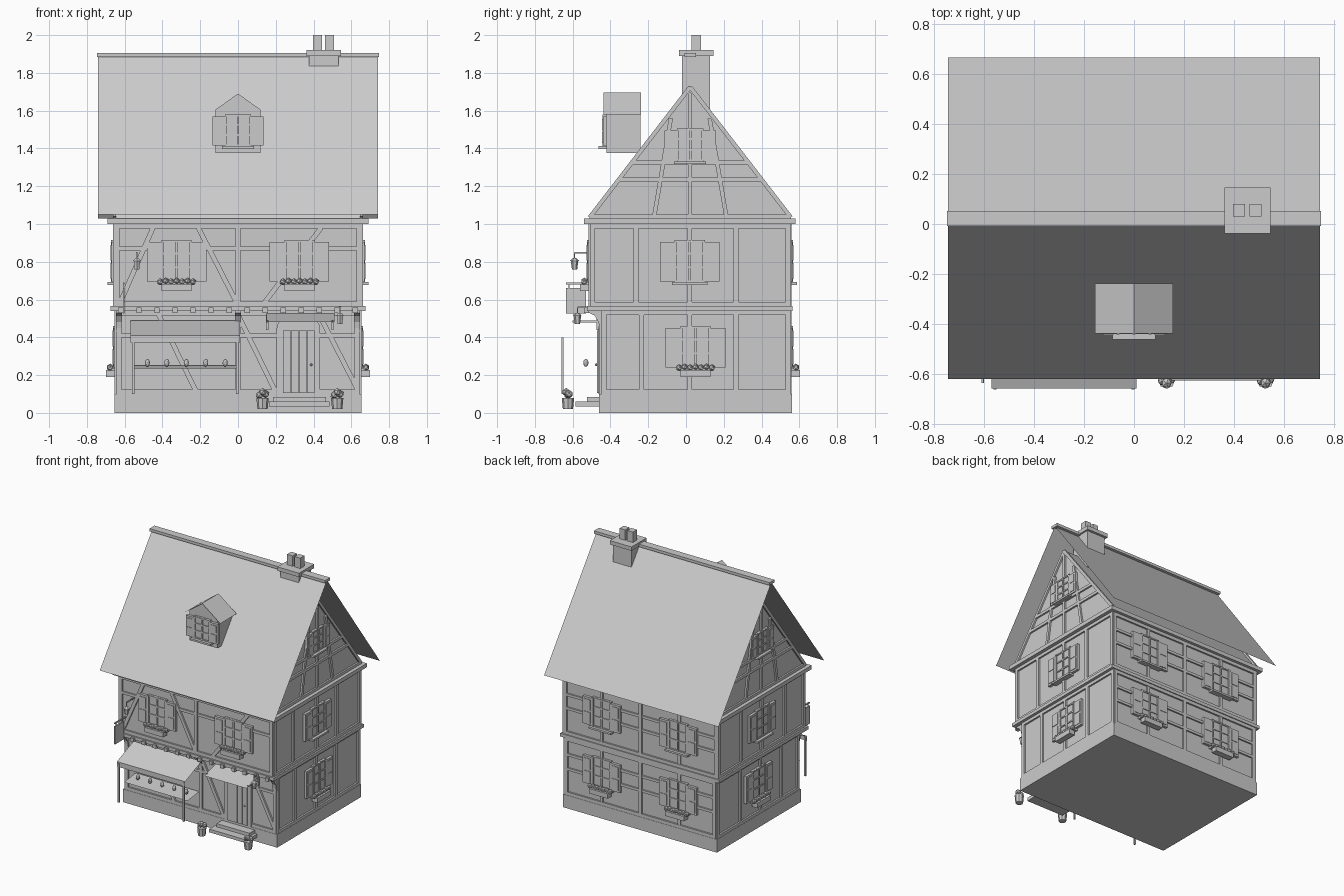
import bpy, bmesh, math
from mathutils import Matrix, Vector

T = Matrix.Translation
parts = {}
I4 = Matrix.Identity(4)


def bm_of(name):
    return parts.setdefault(name, bmesh.new())


def box(name, lo, hi, M=I4):
    lo, hi = Vector(lo), Vector(hi)
    S = Matrix.Diagonal((*(hi - lo), 1))
    bmesh.ops.create_cube(bm_of(name), size=1, matrix=M @ T((lo + hi) / 2) @ S)


def timber(name, p, q, M, w=0.026, d=0.013):
    """Beam lying on a wall face between two (u, z) points."""
    a, b = Vector((p[0], 0, p[1])), Vector((q[0], 0, q[1]))
    ang = math.atan2(b.z - a.z, b.x - a.x)
    R = M @ T((a + b) / 2) @ Matrix.Rotation(-ang, 4, 'Y')
    n = (b - a).length / 2
    box(name, (-n, -d, -w / 2), (n, 0.005, w / 2), R)


def sheet(name, pts):
    bm = bm_of(name)
    bm.faces.new([bm.verts.new(p) for p in pts])


def prism(name, profile, depth, M=I4):
    """Extrude a local (x, z) outline along local y from 0 to depth."""
    bm = bm_of(name)
    a = [bm.verts.new(M @ Vector((x, 0, z))) for x, z in profile]
    b = [bm.verts.new(M @ Vector((x, depth, z))) for x, z in profile]
    fs = [bm.faces.new(a), bm.faces.new(b)]
    for i in range(len(a)):
        j = (i + 1) % len(a)
        fs.append(bm.faces.new((a[i], a[j], b[j], b[i])))
    bmesh.ops.recalc_face_normals(bm, faces=fs)


def ball(name, c, r, M=I4, sub=1):
    bmesh.ops.create_icosphere(bm_of(name), subdivisions=sub, radius=r, matrix=M @ T(c))


def tube(name, c, r1, r2, h, n=8):
    bmesh.ops.create_cone(bm_of(name), cap_ends=True, segments=n, radius1=r1, radius2=r2,
                          depth=h, matrix=T((c[0], c[1], c[2] + h / 2)))


def face(deg, x, y):
    return T((x, y, 0)) @ Matrix.Rotation(math.radians(deg), 4, 'Z')


def window(M, u, z, w=0.08, h=0.225, s=0.078, flowers=False):
    W = M @ T((u, 0, z))
    box("window_glass", (-w, -0.014, 0), (w, 0, h), W)
    for x in (-w + 0.006, 0, w - 0.006):                       # uprights
        box("window_frames", (x - 0.006, -0.022, 0), (x + 0.006, 0, h), W)
    for t in (0.006, h * 0.36, h * 0.68, h - 0.006):           # cross bars
        box("window_frames", (-w, -0.02, t - 0.005), (w, 0, t + 0.005), W)
    for k in (-1, 1):                                          # open shutters
        a, b = sorted((k * w, k * (w + s)))
        box("shutters", (a, -0.02, 0.005), (b, 0, h - 0.01), W)
        for t in (0.02, h / 2 + 0.005):
            box("shutters", (a + 0.012, -0.024, t), (b - 0.012, 0, t + h / 2 - 0.03), W)
    box("window_sills", (-w - 0.015, -0.042, -0.012), (w + 0.015, 0, 0.002), W)
    if flowers:
        box("flower_boxes", (-w, -0.058, -0.045), (w, -0.012, -0.008), W)
        for i in range(7):
            ball("flowers", ((i - 3) * 0.029, -0.037, 0.004 + 0.004 * (i % 2)), 0.018, W)


# stone base, walls, floor and eave beams
box("stone_base", (-0.655, -0.46, 0), (0.655, 0.56, 0.1))
box("ground_floor_walls", (-0.64, -0.445, 0.1), (0.64, 0.545, 0.545))
box("upper_floor_walls", (-0.65, -0.502, 0.56), (0.65, 0.545, 1.01))
box("floor_beam", (-0.675, -0.525, 0.54), (0.675, 0.565, 0.565))
box("eave_beam", (-0.69, -0.54, 1.0), (0.69, 0.58, 1.03))
prism("gable_walls", [(-0.51, 1.03), (0.555, 1.03), (0.022, 1.73)], 1.3, face(90, 0.65, 0))

ground = {"front": face(0, 0, -0.445), "back": face(180, 0, 0.545),
          "right": face(90, 0.64, 0), "left": face(-90, -0.64, 0)}
upper = {"front": face(0, 0, -0.502), "back": face(180, 0, 0.545),
         "right": face(90, 0.65, 0), "left": face(-90, -0.65, 0)}

# timber framing of long walls
for side in ("front", "back"):
    for faces, e, lo, hi in ((ground, 0.63, 0.1, 0.54), (upper, 0.64, 0.565, 1.0)):
        M = faces[side]
        for x in (-e, 0, e):
            timber("timber_frame", (x, lo), (x, hi), M)
        for z in (lo + 0.012, hi - 0.012):
            timber("timber_frame", (-e, z), (e, z), M)
        timber("timber_frame", (-e, hi - 0.13), (e, hi - 0.13), M, 0.02, 0.011)
        if side == "back":
            timber("timber_frame", (-e, lo + 0.2), (e, lo + 0.2), M, 0.02, 0.011)
            for x in (-0.33, 0.33):
                timber("timber_frame", (x, lo), (x, hi), M, 0.022, 0.011)
for p, q in (((-0.45, 0.98), (-0.63, 0.57)), ((-0.21, 0.98), (0, 0.57)), ((0.44, 0.98), (0.13, 0.57))):
    timber("front_braces", p, q, upper["front"])
for p, q in (((-0.42, 0.52), (-0.22, 0.11)), ((0, 0.52), (0.2, 0.11)), ((0.44, 0.5), (0.63, 0.13))):
    timber("front_braces", p, q, ground["front"])

# timber framing of side walls and gables, mirrored left and right
for side, k in (("right", 1), ("left", -1)):
    M = ground[side]
    for y in (-0.435, -0.235, 0.02, 0.265, 0.54):
        timber("timber_frame", (k * y, 0.1), (k * y, 0.54), M)
    for z in (0.11, 0.53):
        timber("timber_frame", (-k * 0.445, z), (k * 0.545, z), M)
    window(M, k * 0.05, 0.235, flowers=True)
    M = upper[side]
    for y in (-0.495, -0.265, 0.02, 0.265, 0.54):
        timber("timber_frame", (k * y, 0.565), (k * y, 1.0), M)
    for z in (0.575, 0.99):
        timber("timber_frame", (-k * 0.5, z), (k * 0.545, z), M)
    window(M, k * 0.02, 0.69)
    for p, q in (((-0.51, 1.035), (0.022, 1.725)), ((0.555, 1.035), (0.022, 1.725)),
                 ((-0.51, 1.04), (0.555, 1.04)), ((-0.35, 1.235), (0.395, 1.235)),
                 ((-0.28, 1.325), (0.325, 1.325)), ((0.022, 1.03), (0.022, 1.7)),
                 ((-0.17, 1.03), (-0.08, 1.56)), ((0.215, 1.03), (0.125, 1.56))):
        timber("gable_timbers", (k * p[0], p[1]), (k * q[0], q[1]), M, 0.022)
    window(M, k * 0.022, 1.33, 0.07, 0.175, 0.066)

# windows on the long walls
for x in (-0.325, 0.325):
    window(upper["front"], x, 0.69, flowers=True)
    window(upper["back"], x, 0.69)
    window(ground["back"], x, 0.235, flowers=True)

# joist ends and curved brackets under the overhang
for i in range(14):
    x = -0.62 + i * 0.0955
    box("joist_ends", (x - 0.014, -0.54, 0.53), (x + 0.014, -0.44, 0.557))
arc = [(-0.075 + 0.06 * math.sin(a), 0.43 + 0.1 * math.cos(a))
       for a in (math.radians(d) for d in (0, 30, 60, 90))]
for x in (-0.615, 0.015, 0.645):
    prism("overhang_brackets", [(0, 0.43), (0, 0.54), (-0.075, 0.54)] + arc, 0.03, face(90, x, -0.44))

# thin roof sheets and ridge cap
R = 0.742
sheet("roof_front", [(-R, -0.62, 1.05), (R, -0.62, 1.05), (R, 0.022, 1.895), (-R, 0.022, 1.895)])
sheet("roof_back", [(R, 0.665, 1.03), (-R, 0.665, 1.03), (-R, 0.022, 1.895), (R, 0.022, 1.895)])
box("ridge_cap", (-0.747, -0.008, 1.885), (0.747, 0.052, 1.906))

# chimney
box("chimney", (0.375, -0.022, 1.6), (0.533, 0.127, 1.89))
box("chimney_cap", (0.362, -0.038, 1.89), (0.546, 0.145, 1.92))
for x in (0.42, 0.485):
    box("chimney_pots", (x - 0.024, 0.03, 1.92), (x + 0.024, 0.08, 2.0))

# dormer
prism("dormer_body", [(-0.12, 1.375), (0.12, 1.375), (0.12, 1.605), (0, 1.69), (-0.12, 1.605)],
      0.18, T((0, -0.42, 0)))
for k in (-1, 1):
    pts = [(0, -0.437, 1.695), (0, -0.238, 1.695), (k * 0.155, -0.238, 1.58), (k * 0.155, -0.437, 1.58)]
    sheet("dormer_roof", pts if k < 0 else pts[::-1])
window(T((0, -0.42, 0)), 0, 1.41, 0.07, 0.17, 0.066)

# door with arched surround and handle
arch = [(0.32 + 0.115 * math.cos(a), 0.45 + 0.07 * math.sin(a))
        for a in (math.pi * i / 10 for i in range(11))]
prism("door_surround", [(0.205, 0.1), (0.435, 0.1)] + arch, 0.02, T((0, -0.462, 0)))
for i in range(4):
    x = 0.237 + i * 0.043
    box("door_planks", (x, -0.47, 0.105), (x + 0.04, -0.45, 0.435))
ball("door_handle", (0.388, -0.475, 0.255), 0.008)

# door canopy with struts, steps
sheet("door_canopy", [(0.15, -0.625, 0.48), (0.51, -0.625, 0.48), (0.51, -0.46, 0.525), (0.15, -0.46, 0.525)])
for x in (0.155, 0.5):
    box("canopy_struts", (x - 0.006, -0.6, 0.478), (x + 0.006, -0.46, 0.49))
    box("canopy_struts", (x - 0.006, -0.475, 0.44), (x + 0.006, -0.46, 0.515))
box("steps", (0.165, -0.585, 0.035), (0.485, -0.46, 0.06))
box("steps", (0.185, -0.525, 0.06), (0.465, -0.46, 0.085))

# market stall: awning, valance, counter, posts, goods
A = (-0.57, 0.01)
sheet("stall_awning", [(A[0], -0.657, 0.41), (A[1], -0.657, 0.41), (A[1], -0.455, 0.49), (A[0], -0.455, 0.49)])
sheet("stall_valance", [(A[0], -0.657, 0.372), (A[1], -0.657, 0.372), (A[1], -0.657, 0.41), (A[0], -0.657, 0.41)])
sheet("stall_counter", [(-0.55, -0.6, 0.235), (-0.01, -0.6, 0.235), (-0.01, -0.455, 0.252), (-0.55, -0.455, 0.252)])
for x in (-0.555, -0.004):
    box("stall_posts", (x - 0.006, -0.66, 0.1), (x + 0.006, -0.648, 0.4))
for i in range(5):
    bmesh.ops.create_icosphere(bm_of("stall_goods"), subdivisions=2, radius=0.014,
                               matrix=T((-0.48 + i * 0.103, -0.53, 0.265)) @ Matrix.Diagonal((1, 1, 1.5, 1)))

# potted shrubs beside the steps
for x in (0.13, 0.525):
    tube("plant_pots", (x, -0.625, 0.02), 0.027, 0.033, 0.06)
    for dx, dy, dz in ((-0.015, 0, 0.095), (0.016, 0.006, 0.1), (0, -0.01, 0.11)):
        ball("shrubs", (x + dx, -0.625 + dy, dz), 0.022)

# hanging lanterns
for x, y, z in ((-0.535, -0.59, 0.76), (0.54, -0.575, 0.47)):
    tube("lanterns", (x, y, z), 0.014, 0.02, 0.045, 6)
    tube("lanterns", (x, y, z + 0.045), 0.025, 0.008, 0.015, 6)
    box("lantern_arms", (x - 0.003, y - 0.003, z + 0.055), (x + 0.003, y + 0.003, z + 0.09))
    box("lantern_arms", (x - 0.004, y, z + 0.085), (x + 0.004, -0.5, z + 0.093))

# blank hanging board
box("hanging_board", (-0.61, -0.635, 0.525), (-0.6, -0.53, 0.662))
box("board_bracket", (-0.609, -0.635, 0.68), (-0.601, -0.5, 0.69))
for y in (-0.62, -0.545):
    box("board_bracket", (-0.607, y - 0.002, 0.66), (-0.603, y + 0.002, 0.682))

# turn every part into an object
for name, bm in parts.items():
    me = bpy.data.meshes.new(name)
    bm.to_mesh(me)
    bm.free()
    bpy.context.collection.objects.link(bpy.data.objects.new(name, me))
